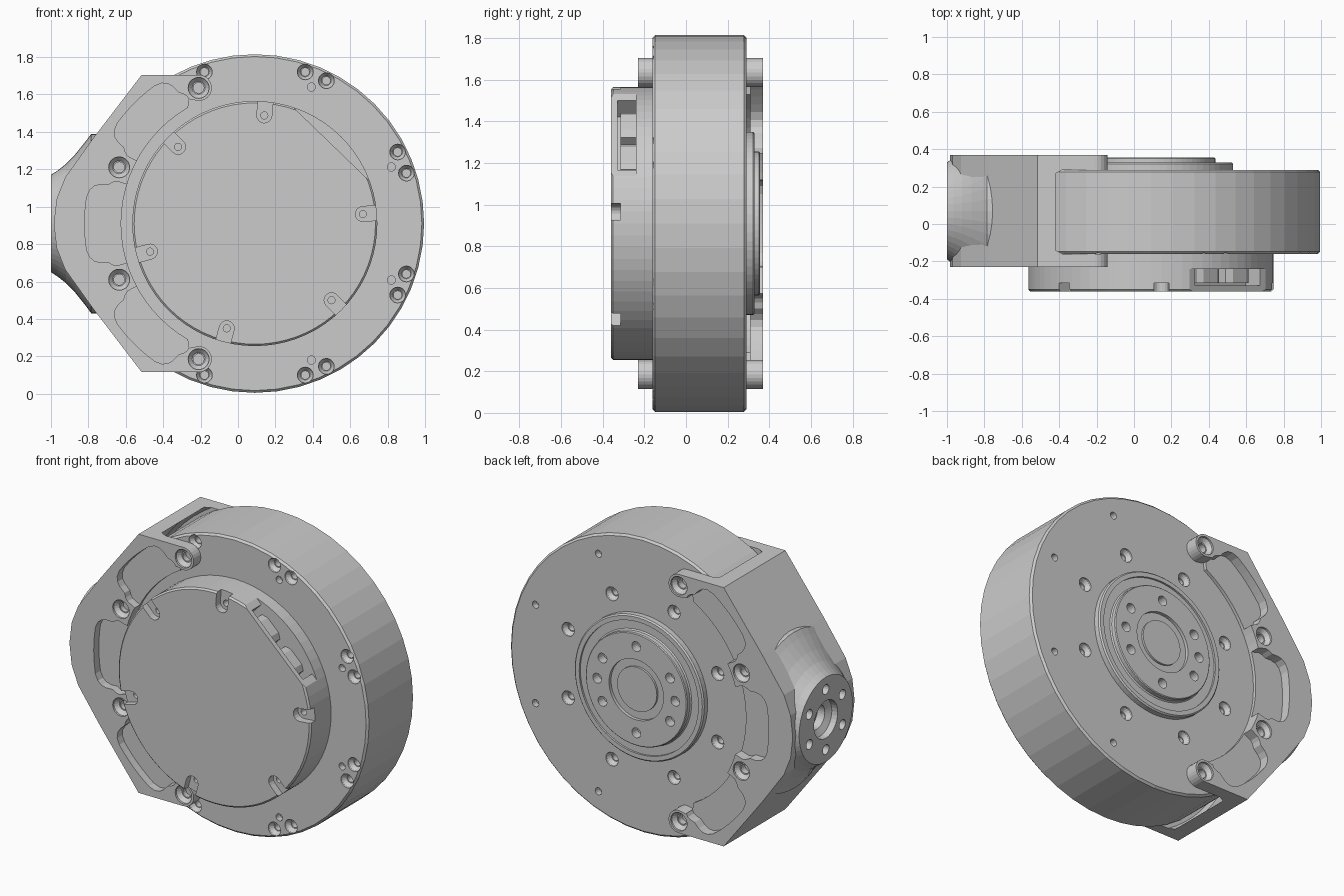
import bpy, bmesh
from math import sin, cos, radians, pi, tau
from mathutils import Matrix, Vector

if "Cube" in bpy.data.objects:
    bpy.data.objects.remove(bpy.data.objects["Cube"])

CX, CZ, MY = 0.09, 0.905, 0.07      # main axis (along y) and bracket mid-plane


def polar(r, deg):
    return CX + r * cos(radians(deg)), CZ + r * sin(radians(deg))


def loft(bm, rings):
    vs = [[bm.verts.new(p) for p in ring] for ring in rings]
    n = len(vs[0])
    for a, b in zip(vs, vs[1:]):
        for i in range(n):
            bm.faces.new((a[i], a[(i + 1) % n], b[(i + 1) % n], b[i]))
    bm.faces.new(vs[0][::-1])
    bm.faces.new(vs[-1])


def lathe(bm, prof, c=(CX, CZ), n=64):
    """Solid turned around the y direction; prof = (radius, y)."""
    loft(bm, [[(c[0] + r * cos(tau * i / n), y, c[1] + r * sin(tau * i / n))
               for i in range(n)] for r, y in prof])


def lathe_x(bm, prof, y=MY, z=CZ, n=48):
    """Solid turned around the x direction; prof = (radius, x)."""
    loft(bm, [[(x, y + r * cos(tau * i / n), z + r * sin(tau * i / n))
               for i in range(n)] for r, x in prof])


def prism(bm, pts, y0, y1):
    loft(bm, [[(x, y, z) for x, z in pts] for y in (y0, y1)])


def turned(deg, pts):
    """Points (radial, tangential) placed at an angle around the main axis."""
    a = radians(deg)
    return [(CX + r * cos(a) - t * sin(a), CZ + r * sin(a) + t * cos(a)) for r, t in pts]


def sink(bm, c, y, s, r, depth=0.1):
    """Countersunk screw hole cutter entering face y in direction s."""
    lathe(bm, [(r, y - s * .02), (r, y + s * .012), (r * .62, y + s * .035),
               (r * .5, y + s * .035), (r * .5, y + s * depth)], c, 20)


def make(name, build):
    bm = bmesh.new()
    build(bm)
    bmesh.ops.recalc_face_normals(bm, faces=bm.faces)
    me = bpy.data.meshes.new(name)
    bm.to_mesh(me)
    bm.free()
    ob = bpy.data.objects.new(name, me)
    bpy.context.collection.objects.link(ob)
    return ob


def boolean(ob, build, op='DIFFERENCE'):
    cutter = build if isinstance(build, bpy.types.Object) else make("cutter", build)
    m = ob.modifiers.new("cut", 'BOOLEAN')
    m.operation, m.object, m.solver = op, cutter, 'EXACT'
    bpy.context.view_layer.objects.active = ob
    bpy.ops.object.modifier_apply(modifier=m.name)
    bpy.data.objects.remove(cutter)


# Main round housing
housing = make("housing", lambda bm: lathe(bm, [
    (.893, -.16), (.905, -.148), (.905, .278), (.893, .29)], n=48))


def housing_holes(bm):
    for a in (22.5, 67.5, -22.5, -67.5, 112.5, -112.5):
        for d in (-4.1, 4.1):
            if abs(a + d) < 112:
                sink(bm, polar(.854, a + d), -.16, 1, .042)
        if abs(a) < 100:
            for y in (-.16, .29):
                lathe(bm, [(.022, y - .04), (.022, y + .04)], polar(.79, a), 16)
    for k in range(8):
        sink(bm, polar(.55, 22.5 + 45 * k), .29, -1, .042)


boolean(housing, housing_holes)

# Stepped output flange on the back
flange = make("output_flange", lambda bm: lathe(bm, [
    (.44, .28), (.44, .322), (.432, .33), (.405, .33), (.405, .318), (.352, .318),
    (.345, .325), (.345, .35), (.34, .355), (.185, .355), (.185, .335),
    (.135, .335), (.135, .348)]))


def flange_holes(bm):
    for a in (30, 90, 150, 210, 270, 330, 0, 180):
        lathe(bm, [(.03, .37), (.03, .30)], polar(.265, a), 20)


boolean(flange, flange_holes)

# Front cover with connector window and screw notches
cover = make("front_cover", lambda bm: lathe(bm, [
    (.655, -.15), (.655, -.35), (.645, -.36)], n=72))
boolean(cover, lambda bm: prism(bm, turned(46, [(.59, -.4), (.8, -.4), (.8, .4), (.59, .4)]), -.4, -.24))
boolean(cover, lambda bm: prism(bm, turned(46, [(.48, -.24), (.8, -.24), (.8, .24), (.48, .24)]), -.33, -.24))


def notches(bm):
    for a in (5, 85, 135, 195, 255, 315):
        arc = [(.58 + .04 * cos(pi / 2 + pi * i / 8), .04 * sin(pi / 2 + pi * i / 8)) for i in range(9)]
        prism(bm, turned(a, arc + [(.7, -.04), (.7, .04)]), -.4, -.315)


def notch_holes(bm):
    for a in (5, 85, 135, 195, 255, 315):
        lathe(bm, [(.019, -.35), (.019, -.25)], polar(.58, a), 16)


boolean(cover, notches)
boolean(cover, notch_holes)


# Connectors inside the window
def sockets(bm):
    for t in (-.11, .11):
        prism(bm, turned(46, [(.47, t - .085), (.55, t - .085), (.57, t - .05),
                              (.57, t + .05), (.55, t + .085), (.47, t + .085)]), -.315, -.235)


make("connector_sockets", sockets)

# Side bracket: outline of the upper half, mirrored downward
bx, bz = polar(.785, 112.5)
half = [(-.3, .40), (bx - .05, bz - CZ - .06), (bx, bz - CZ - .07)]
half += [(bx + .07 * cos(radians(a)), bz - CZ + .07 * sin(radians(a))) for a in range(-75, 90, 15)]
half += [(bx, .795), (-.515, .795), (-.775, .455), (-.925, .245), (-.97, .13)]
outline = [(x, CZ + z) for x, z in half] + [(-.985, CZ)] + [(x, CZ - z) for x, z in reversed(half)]
bracket = make("side_bracket", lambda bm: prism(bm, outline, -.23, .37))

# Flared neck ending in the round mounting face
neck = make("neck", lambda bm: lathe_x(bm, [
    (.26, -1), (.283, -.965), (.318, -.92), (.37, -.87), (.445, -.81), (.48, -.785), (.48, -.70)]))
boolean(neck, lambda bm: prism(bm, [(-1.1, 0), (-.5, 0), (-.5, 2), (-1.1, 2)], -.2295, .3695), 'INTERSECT')
boolean(bracket, neck, 'UNION')

# Bore for the cover, pocket for the housing
boolean(bracket, lambda bm: lathe(bm, [(.715, -.5), (.715, .6)], n=72))
boolean(bracket, lambda bm: lathe(bm, [(.925, -.16), (.945, -.14), (.945, .27), (.925, .29)], n=72))


def recesses(bm):
    side = [(.65, 17), (.77, 17), (.79, 16.2), (.81, 14.8), (.85, 14.2), (.88, 13.2), (.90, 11.5), (.91, 9)]
    for a in (135, 180, 225):
        pts = [polar(r, a - d) for r, d in side]
        pts += [polar(.91, a + d) for d in (-6, -3, 0, 3, 6)]
        pts += [polar(r, a + d) for r, d in reversed(side)]
        prism(bm, pts, -.3, -.18)
        prism(bm, pts, .31, .45)


def bracket_holes(bm):
    for a in (112.5, 157.5, 202.5, 247.5):
        sink(bm, polar(.785, a), -.23, 1, .056, .065)
        sink(bm, polar(.785, a), .37, -1, .056, .075)
    lathe_x(bm, [(.115, -1.05), (.115, -.96), (.075, -.94), (.075, -.89)], n=32)
    for k in range(6):
        t = radians(90 + 60 * k)
        lathe_x(bm, [(.03, -1.05), (.03, -.93)], MY + .185 * cos(t), CZ + .185 * sin(t), 16)


boolean(bracket, recesses)
boolean(bracket, bracket_holes)

# Rest everything on the ground
for ob in bpy.data.objects:
    ob.data.transform(Matrix.Translation(Vector((0, 0, .005))))
